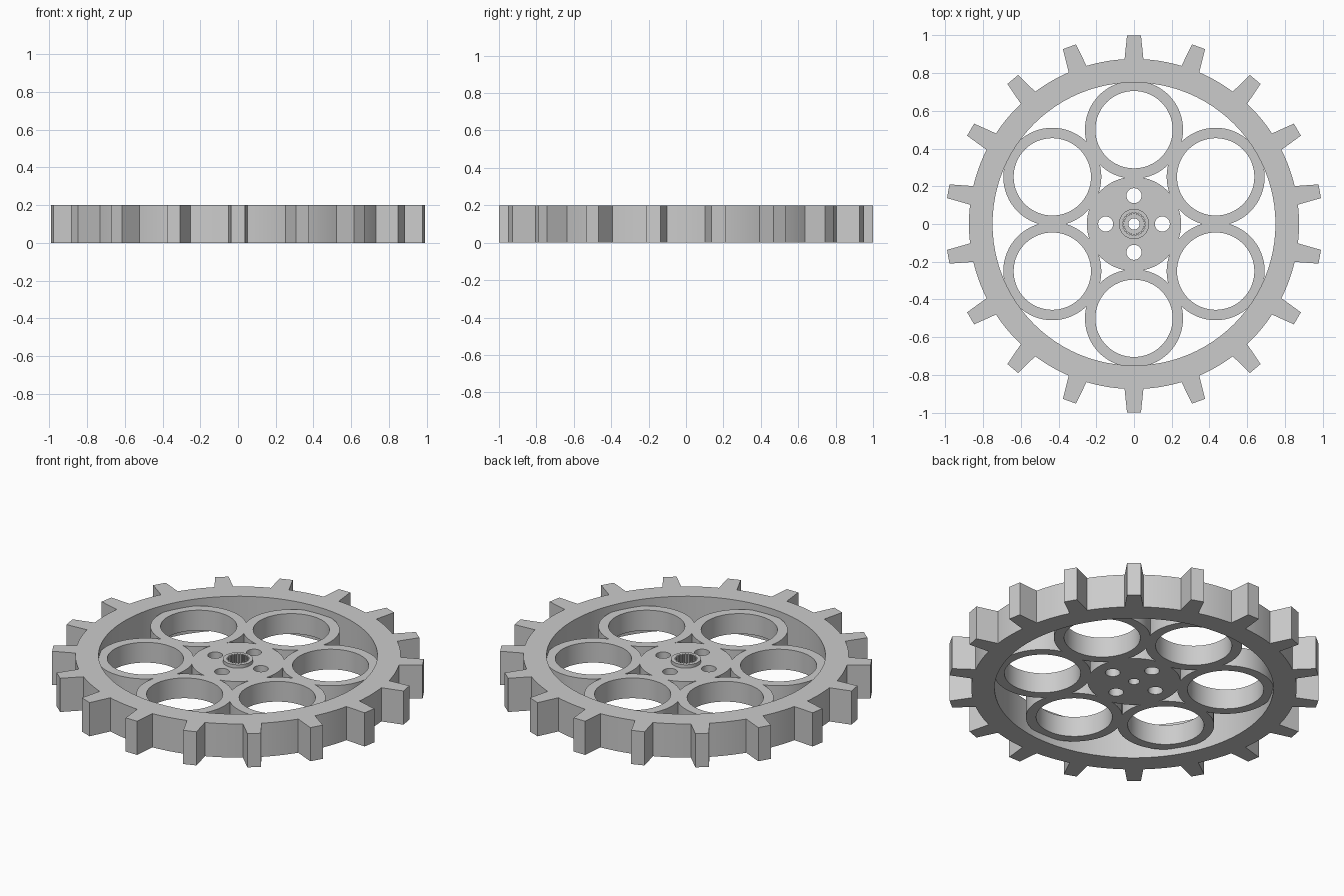
import bpy
from math import cos, sin, pi, radians

if "Cube" in bpy.data.objects:
    bpy.data.objects.remove(bpy.data.objects["Cube"], do_unlink=True)

grey = bpy.data.materials.new("plain grey")
grey.use_nodes = True
COLOUR = (0.6, 0.6, 0.6, 1)
grey.diffuse_color = COLOUR
grey.node_tree.nodes["Principled BSDF"].inputs["Base Color"].default_value = COLOUR


def circle(r, n=64, cx=0, cy=0):
    return [(cx + r * cos(2 * pi * i / n), cy + r * sin(2 * pi * i / n)) for i in range(n)]


def toothed(count, root, tip, half_root, half_tip, arc_steps):
    """Closed outline of a root circle with tapered teeth, one pointing along +y."""
    points = []
    pitch = 2 * pi / count
    edge = half_root / root
    for k in range(count):
        a = pi / 2 + k * pitch
        for side, r in ((-half_tip, tip), (half_tip, tip)):
            points.append((r * cos(a) - side * sin(a), r * sin(a) + side * cos(a)))
        for i in range(arc_steps + 1):
            b = a + edge + (pitch - 2 * edge) * i / arc_steps
            points.append((root * cos(b), root * sin(b)))
    return points


def select_only(obj):
    bpy.ops.object.select_all(action="DESELECT")
    obj.select_set(True)
    bpy.context.view_layer.objects.active = obj


def slab(name, outlines, z0, z1):
    """Filled flat shape (inner outlines become holes) extruded from z0 to z1."""
    curve = bpy.data.curves.new(name, "CURVE")
    curve.dimensions = "2D"
    curve.fill_mode = "BOTH"
    curve.extrude = (z1 - z0) / 2
    for outline in outlines:
        spline = curve.splines.new("POLY")
        spline.points.add(len(outline) - 1)
        for p, (x, y) in zip(spline.points, outline):
            p.co = (x, y, 0, 1)
        spline.use_cyclic_u = True
    obj = bpy.data.objects.new(name, curve)
    bpy.context.collection.objects.link(obj)
    obj.location.z = (z0 + z1) / 2
    select_only(obj)
    bpy.ops.object.convert(target="MESH")
    obj = bpy.context.view_layer.objects.active
    obj.name = name
    bpy.ops.object.mode_set(mode="EDIT")
    bpy.ops.mesh.select_all(action="SELECT")
    bpy.ops.mesh.remove_doubles(threshold=0.0001)
    bpy.ops.mesh.normals_make_consistent(inside=False)
    bpy.ops.object.mode_set(mode="OBJECT")
    obj.data.materials.clear()
    obj.data.materials.append(grey)
    return obj


def smooth(obj):
    select_only(obj)
    bpy.ops.object.shade_smooth_by_angle(angle=radians(30))


# Toothed outer rim
rim = slab("toothed_rim", [toothed(18, 0.875, 1.0, 0.05, 0.037, 8), circle(0.75, 96)], 0, 0.2)

# Hub plate with four bolt holes and a centre bore
bolts = [circle(0.04, 32, 0.15 * cos(k * pi / 2), 0.15 * sin(k * pi / 2)) for k in range(4)]
web = slab("hub_and_rings", [circle(0.25), circle(0.08)] + bolts, 0.04, 0.16)

# Six rings joined to the hub and reaching into the rim
for k in range(6):
    a = radians(30 + 60 * k)
    cx, cy = 0.5 * cos(a), 0.5 * sin(a)
    ring = slab("ring", [circle(0.26, 64, cx, cy), circle(0.205, 64, cx, cy)], 0.04, 0.16)
    select_only(web)
    join = web.modifiers.new("join", "BOOLEAN")
    join.operation = "UNION"
    join.solver = "EXACT"
    join.object = ring
    bpy.ops.object.modifier_apply(modifier=join.name)
    bpy.data.objects.remove(ring, do_unlink=True)

# Splined collar standing proud of the hub, over a floor with a small bore
collar = slab("splined_collar", [circle(0.08), toothed(24, 0.062, 0.052, 0.005, 0.003, 2)], 0.08, 0.18)
floor = slab("collar_floor", [circle(0.08), circle(0.03, 32)], 0.04, 0.08)

for part in (rim, web, collar, floor):
    smooth(part)
